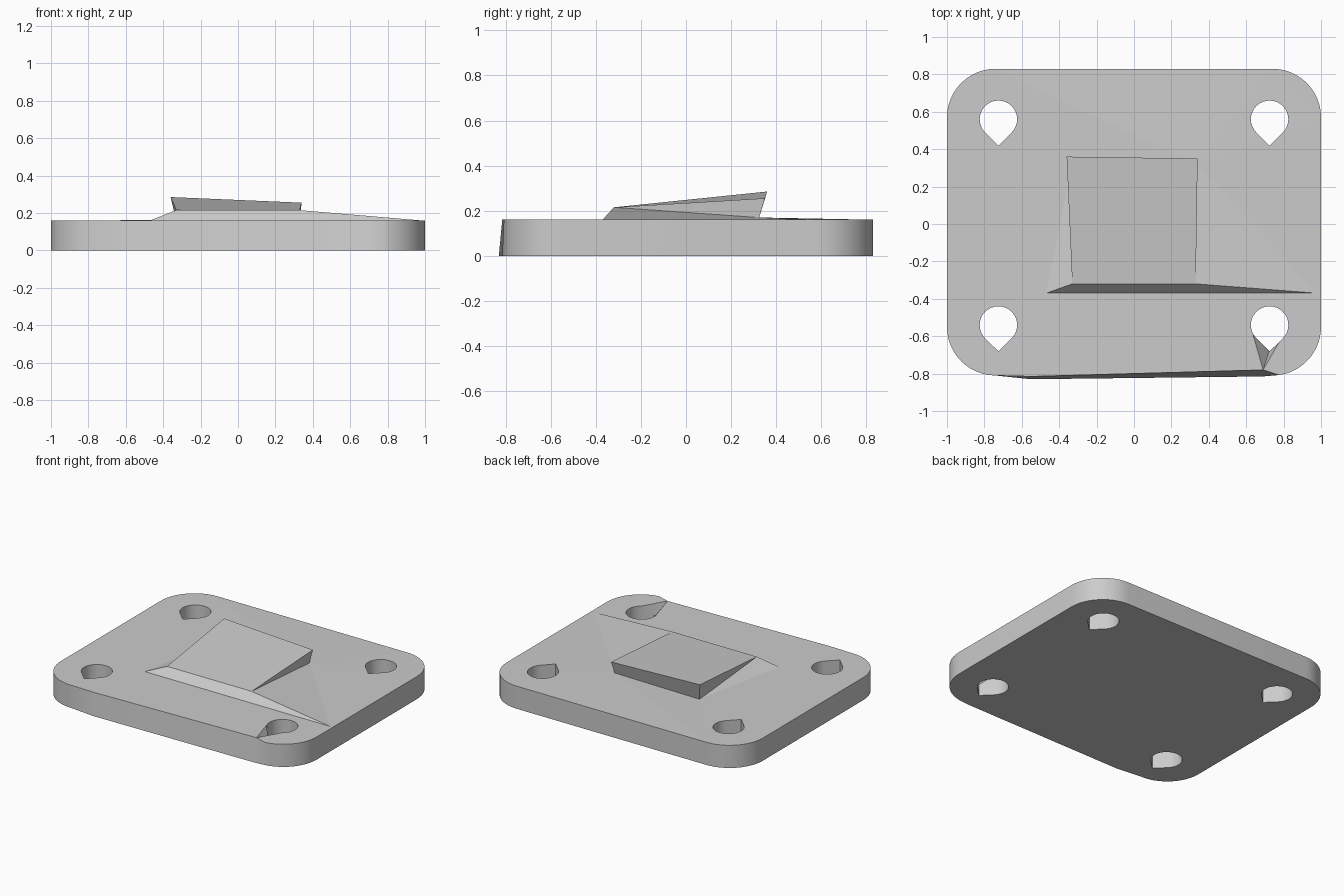
import bpy, bmesh
from math import cos, sin, pi, radians

if "Cube" in bpy.data.objects:
    bpy.data.objects.remove(bpy.data.objects["Cube"])

grey = bpy.data.materials.new("plain grey")
grey.use_nodes = True
COLOUR = (0.6, 0.6, 0.6, 1)
grey.diffuse_color = COLOUR
grey.node_tree.nodes["Principled BSDF"].inputs["Base Color"].default_value = COLOUR

TOP = 0.16


def make(name, verts, faces):
    """Closed mesh object with outward normals."""
    mesh = bpy.data.meshes.new(name)
    mesh.from_pydata(verts, [], faces)
    bm = bmesh.new()
    bm.from_mesh(mesh)
    bmesh.ops.recalc_face_normals(bm, faces=bm.faces)
    bm.to_mesh(mesh)
    bm.free()
    mesh.materials.append(grey)
    obj = bpy.data.objects.new(name, mesh)
    bpy.context.collection.objects.link(obj)
    return obj


def loft(name, lower, upper):
    """Prism between two matching outlines."""
    n = len(lower)
    sides = [(i, (i + 1) % n, (i + 1) % n + n, i + n) for i in range(n)]
    return make(name, lower + upper, sides + [tuple(range(n)), tuple(range(n, 2 * n))])


def cut(obj, cutters):
    bpy.context.view_layer.objects.active = obj
    for c in cutters:
        mod = obj.modifiers.new("cut", "BOOLEAN")
        mod.operation, mod.solver, mod.object = "DIFFERENCE", "EXACT", c
        bpy.ops.object.modifier_apply(modifier=mod.name)


def arc(cx, cy, r, start, end, steps):
    return [(cx + r * cos(radians(start + (end - start) * i / steps)),
             cy + r * sin(radians(start + (end - start) * i / steps)))
            for i in range(steps + 1)]


# Base plate: rounded outline with a slightly leaning, uneven front wall
R = 0.26
right_back = arc(1 - R, 0.83 - R, R, 0, 90, 12)
left_back = arc(R - 1, 0.83 - R, R, 90, 180, 12)
left_front = arc(R - 1, R - 0.81, R, 180, 270, 12)
right_front = arc(1 - R, R - 0.81, R, 278, 360, 12)
before, after = right_back + left_back + left_front, right_front
lower = before + [(-0.55, -0.83), (0.69, -0.815)] + after
upper = before + [(-0.55, -0.815), (0.69, -0.78)] + after
plate = loft("base_plate", [(x, y, 0) for x, y in lower],
             [(x, y, TOP) for x, y in upper])

# Low ramp that rises to the front ridge and fades out to the back rim
ramp_top = [(-0.47, -0.37, TOP), (0.98, -0.37, TOP), (0.995, 0.56, TOP),
            (0.74, 0.825, TOP), (-0.74, 0.825, TOP), (-0.33, 0.32, TOP)]
ridge = [(-0.33, -0.32, 0.215), (0.33, -0.32, 0.215), (0.33, 0.32, 0.17)]
n = len(ramp_top)
under = [(x * 0.99, y * 0.99, 0.1) for x, y, z in ramp_top]
C, D, F = 2 * n, 2 * n + 1, 2 * n + 2
faces = [(i, (i + 1) % n, (i + 1) % n + n, i + n) for i in range(n)]
faces += [tuple(range(n, 2 * n)), (0, 1, D, C), (1, F, D), (1, 2, F), (2, 3, F),
          (3, 4, F), (4, 5, F), (5, 0, C), (5, C, F), (C, D, F)]
ramp = make("ridge_ramp", ramp_top + under + ridge, faces)

# Tilted wedge pad that overhangs at the back
pad_points = ridge[:2] + [(0.34, 0.35, 0.255), (-0.36, 0.36, 0.285),
                          (-0.33, 0.32, 0.155), (0.33, 0.32, 0.155)]
make("tilted_pad", pad_points,
     [(0, 1, 2, 3), (3, 2, 5, 4), (0, 3, 4), (1, 5, 2), (0, 4, 5, 1)])

# Teardrop holes, points toward the front
cutters = []
for x in (-0.725, 0.725):
    for y in (0.56, -0.54):
        drop = arc(x, y, 0.1, -45, 225, 24) + [(x, y - 0.141)]
        cutters.append(loft("hole_cutter", [(a, b, -0.1) for a, b in drop],
                            [(a, b, 0.4) for a, b in drop]))

# Notch running from the front left hole to the front edge
notch = make("notch_cutter", [(0.635, -0.59, 0.161), (0.795, -0.6, 0.161),
                              (0.69, -0.781, 0.161), (0.722, -0.68, 0.08)],
             [(0, 1, 2), (0, 1, 3), (1, 2, 3), (2, 0, 3)])
cut(plate, cutters + [notch])
cut(ramp, cutters)
for c in cutters + [notch]:
    bpy.data.objects.remove(c)

# Smooth the round walls, keep the edges sharp
bpy.ops.object.select_all(action="DESELECT")
plate.select_set(True)
bpy.context.view_layer.objects.active = plate
bpy.ops.object.shade_smooth_by_angle(angle=radians(25))
